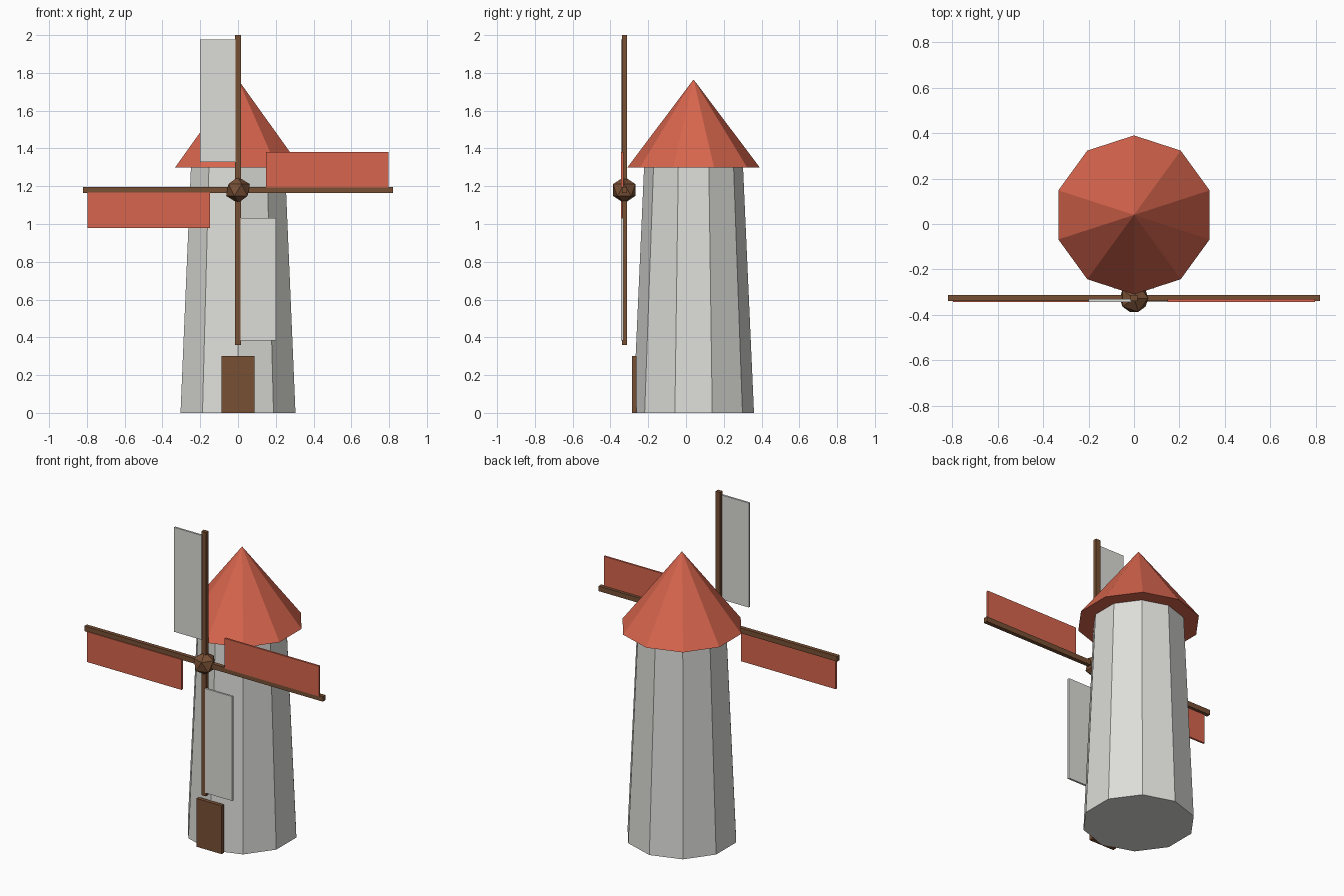
import bpy
from math import pi
from mathutils import Matrix, Vector

cube = bpy.data.objects.get("Cube")
if cube:
    bpy.data.objects.remove(cube, do_unlink=True)


def material(name, rgb):
    mat = bpy.data.materials.new(name)
    mat.use_nodes = True
    color = (*rgb, 1)
    mat.diffuse_color = color
    mat.node_tree.nodes["Principled BSDF"].inputs["Base Color"].default_value = color
    return mat


plaster = material("pale plaster", (0.72, 0.72, 0.69))
red = material("brick red", (0.68, 0.13, 0.075))
wood = material("dark wood", (0.19, 0.08, 0.036))


def finish(name, mat):
    obj = bpy.context.object
    obj.name = name
    obj.data.materials.append(mat)
    return obj


def box(name, low, high, mat):
    low, high = Vector(low), Vector(high)
    bpy.ops.mesh.primitive_cube_add(size=1)
    obj = finish(name, mat)
    obj.data.transform(Matrix.Translation((low + high) / 2)
                       @ Matrix.Diagonal((*(high - low), 1)))
    return obj


def cone(name, r_low, r_high, bottom, top, mat):
    bpy.ops.mesh.primitive_cone_add(vertices=10, radius1=r_low, radius2=r_high,
                                    depth=top - bottom,
                                    location=(0, 0.04, (bottom + top) / 2))
    return finish(name, mat)


# Tapered ten-sided tower, overhanging roof and door
cone("tower", 0.32, 0.262, 0, 1.3, plaster)
cone("roof", 0.35, 0, 1.3, 1.765, red)
box("door", (-0.087, -0.285, 0), (0.087, -0.262, 0.3), wood)

# Faceted hub
HUB = Vector((0, -0.327, 1.18))
bpy.ops.mesh.primitive_ico_sphere_add(subdivisions=1, radius=0.07, location=HUB)
finish("hub", wood)

# Four arms around the hub, each with an offset sail
for i, side in enumerate(("top", "right", "bottom", "left")):
    arm = box(side + "_arm", (-0.016, -0.011, 0), (0.016, 0.014, 0.82), wood)
    sail = box(side + "_sail", (-0.2, -0.016, 0.148), (-0.012, -0.004, 0.797),
               red if i % 2 else plaster)
    for obj in (arm, sail):
        obj.location = HUB
        obj.rotation_euler.y = i * pi / 2
